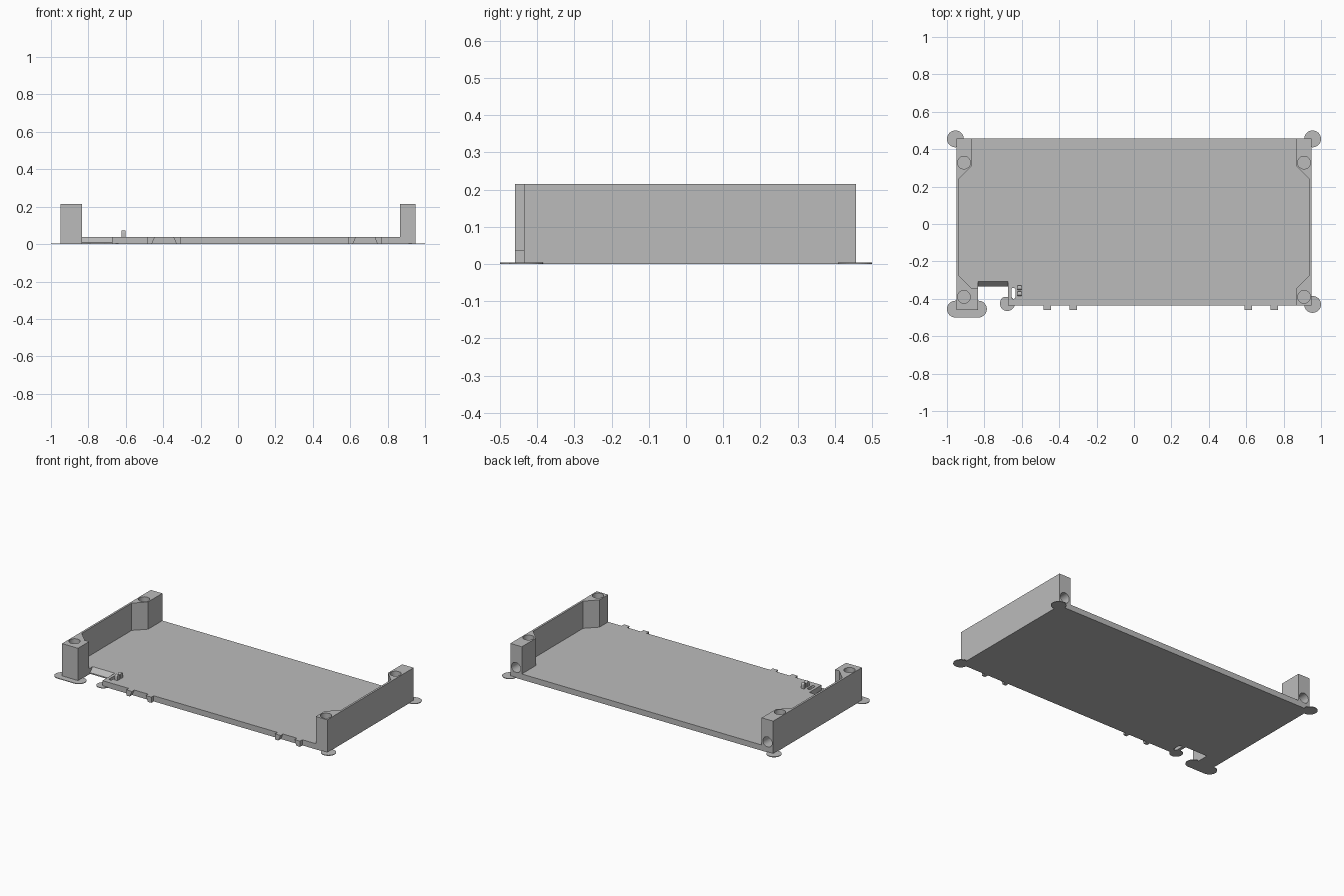
import bpy
import bmesh
import math
from mathutils import Vector

if "Cube" in bpy.data.objects:
    bpy.data.objects.remove(bpy.data.objects["Cube"])

grey = bpy.data.materials.new("plain grey")
grey.use_nodes = True
grey.diffuse_color = (0.5, 0.5, 0.5, 1)
grey.node_tree.nodes["Principled BSDF"].inputs["Base Color"].default_value = (0.5, 0.5, 0.5, 1)

FLOOR, TOP = 0.037, 0.215
BACK, FRONT = 0.457, -0.435


def prism(name, points, offset):
    """Extrude a flat outline of 3D points along an offset."""
    bm = bmesh.new()
    face = bm.faces.new([bm.verts.new(p) for p in points])
    new = bmesh.ops.extrude_face_region(bm, geom=[face])["geom"]
    bmesh.ops.translate(bm, vec=Vector(offset),
                        verts=[v for v in new if isinstance(v, bmesh.types.BMVert)])
    bmesh.ops.recalc_face_normals(bm, faces=bm.faces)
    mesh = bpy.data.meshes.new(name)
    bm.to_mesh(mesh)
    bm.free()
    mesh.materials.append(grey)
    obj = bpy.data.objects.new(name, mesh)
    bpy.context.collection.objects.link(obj)
    return obj


def upright(name, outline, z0, z1):
    return prism(name, [(x, y, z0) for x, y in outline], (0, 0, z1 - z0))


def box(name, x0, x1, y0, y1, z0, z1):
    return upright(name, [(x0, y0), (x1, y0), (x1, y1), (x0, y1)], z0, z1)


def stadium(x0, x1, y0, y1, r, steps=16):
    """Rounded outline around the segment from (x0, y0) to (x1, y1)."""
    along = math.atan2(y1 - y0, x1 - x0)
    pts = []
    for cx, cy, start in ((x1, y1, along - math.pi / 2), (x0, y0, along + math.pi / 2)):
        for i in range(steps):
            a = start + math.pi * i / (steps - 1)
            pts.append((cx + r * math.cos(a), cy + r * math.sin(a)))
    return pts


def disc(x, y, r, n=32):
    return [(x + r * math.cos(math.tau * i / n), y + r * math.sin(math.tau * i / n))
            for i in range(n)]


def cut(target, cutter):
    mod = target.modifiers.new("cut", "BOOLEAN")
    mod.operation = "DIFFERENCE"
    mod.solver = "EXACT"
    mod.object = cutter
    bpy.context.view_layer.objects.active = target
    bpy.ops.object.modifier_apply(modifier=mod.name)
    bpy.data.objects.remove(cutter)


def smooth(obj):
    bpy.ops.object.select_all(action="DESELECT")
    obj.select_set(True)
    bpy.context.view_layer.objects.active = obj
    bpy.ops.object.shade_smooth_by_angle(angle=math.radians(30))


# Floor plate with a ramped notch and a small slot at the front
plate = box("floor_plate", -0.946, 0.946, FRONT, BACK, 0, FLOOR)
notch = [(-0.5, -0.1), (-0.335, -0.1), (-0.335, 0.008), (-0.308, FLOOR), (-0.308, 0.1), (-0.5, 0.1)]
cut(plate, prism("notch_cutter", [(-0.835, y, z) for y, z in notch], (0.16, 0, 0)))
cut(plate, upright("slot_cutter", stadium(-0.645, -0.645, -0.39, -0.352, 0.011, 8), -0.1, 0.1))

# Side walls with thick corner posts, the left front post being wider
right_outline = [(0.95, FRONT), (0.95, BACK), (0.867, BACK), (0.867, 0.31), (0.937, 0.24),
                 (0.937, -0.275), (0.867, -0.345), (0.867, FRONT)]
left_outline = [(-x, y) for x, y in right_outline[1:-1]]
left_outline += [(-0.835, -0.345), (-0.835, -0.46), (-0.95, -0.46)]

for name, side, outline in (("right_wall", 1, right_outline), ("left_wall", -1, left_outline)):
    wall = upright(name, outline, 0, TOP)
    x = side * 0.909
    # Vertical screw holes in both posts
    for y in (0.328, -0.39):
        cut(wall, upright("screw_cutter", disc(x, y, 0.034), 0.03, 0.3))
    # Round opening through the back of the rear post
    ring = [(px, 0.5, pz) for px, pz in disc(x, 0.068, 0.033)]
    cut(wall, prism("rear_hole_cutter", ring, (0, -0.17, 0)))
    smooth(wall)

# Front catches with one slanted side each
for i, (outer, inner) in enumerate(((-0.485, -0.445), (-0.305, -0.345), (0.59, 0.63), (0.77, 0.73))):
    lean = 0.016 if inner > outer else -0.016
    prism(f"front_catch_{i + 1}",
          [(outer, -0.46, 0), (inner - lean, -0.46, 0), (inner, -0.46, FLOOR), (outer, -0.46, FLOOR)],
          (0, 0.03, 0))

# Small pair of pegs beside the slot, rounded on top
for i, y in enumerate((-0.373, -0.341)):
    profile = [(y - 0.012, FLOOR - 0.005), (y + 0.012, FLOOR - 0.005)]
    profile += [(y + 0.012 * math.cos(math.pi * k / 8), 0.06 + 0.012 * math.sin(math.pi * k / 8))
                for k in range(9)]
    smooth(prism(f"peg_{i + 1}", [(-0.622, py, pz) for py, pz in profile], (0.02, 0, 0)))

# Thin round feet under the corners
for name, x, y, r in (("back_left_foot", -0.955, 0.455, 0.045), ("back_right_foot", 0.955, 0.455, 0.045),
                      ("front_right_foot", 0.955, -0.43, 0.045), ("notch_foot", -0.677, -0.425, 0.04)):
    outline = disc(x, y, r)
    if name == "notch_foot":
        outline = [(px, min(py, -0.39)) for px, py in outline]
    upright(name, outline, 0, 0.004)
upright("front_left_foot", stadium(-0.955, -0.832, -0.455, -0.455, 0.045), 0, 0.004)
